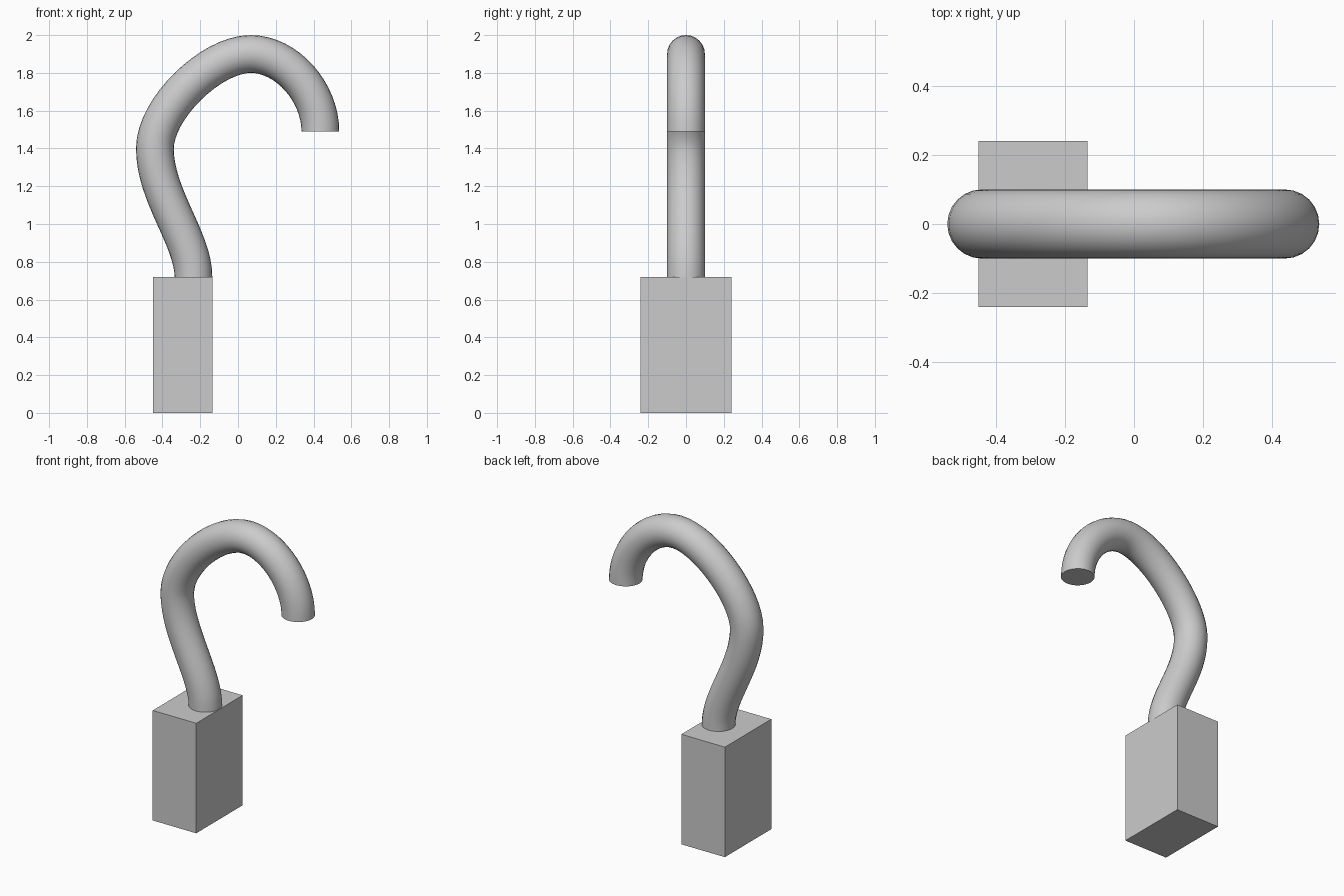
import bpy

if "Cube" in bpy.data.objects:
    bpy.data.objects.remove(bpy.data.objects["Cube"])


# Rectangular handle block
bpy.ops.mesh.primitive_cube_add(size=1, location=(-0.292, 0, 0.36))
block = bpy.context.object
block.name = "handle_block"
block.scale = (0.315, 0.48, 0.72)
bpy.ops.object.transform_apply(location=False, rotation=False, scale=True)

# Hook path: (x, z), incoming handle offset, outgoing handle offset
path = [
    ((-0.236, 0.72), (0, -0.2), (0, 0.2)),
    ((-0.44, 1.40), (0, -0.25), (0, 0.21)),
    ((0.067, 1.90), (-0.21, 0), (0.19, 0)),
    ((0.436, 1.49), (0, 0.21), (0, -0.2)),
]
curve = bpy.data.curves.new("hook_tube", "CURVE")
curve.dimensions = "3D"
curve.resolution_u = 16
curve.bevel_depth = 0.1
curve.bevel_resolution = 10
curve.use_fill_caps = True
spline = curve.splines.new("BEZIER")
spline.bezier_points.add(len(path) - 1)
for point, ((x, z), before, after) in zip(spline.bezier_points, path):
    point.handle_left_type = point.handle_right_type = "FREE"
    point.co = (x, 0, z)
    point.handle_left = (x + before[0], 0, z + before[1])
    point.handle_right = (x + after[0], 0, z + after[1])

# Round hook tube, turned into a mesh with crisp end caps
hook = bpy.data.objects.new("hook_tube", curve)
bpy.context.collection.objects.link(hook)
bpy.ops.object.select_all(action="DESELECT")
hook.select_set(True)
bpy.context.view_layer.objects.active = hook
bpy.ops.object.convert(target="MESH")
bpy.ops.object.shade_smooth_by_angle()
